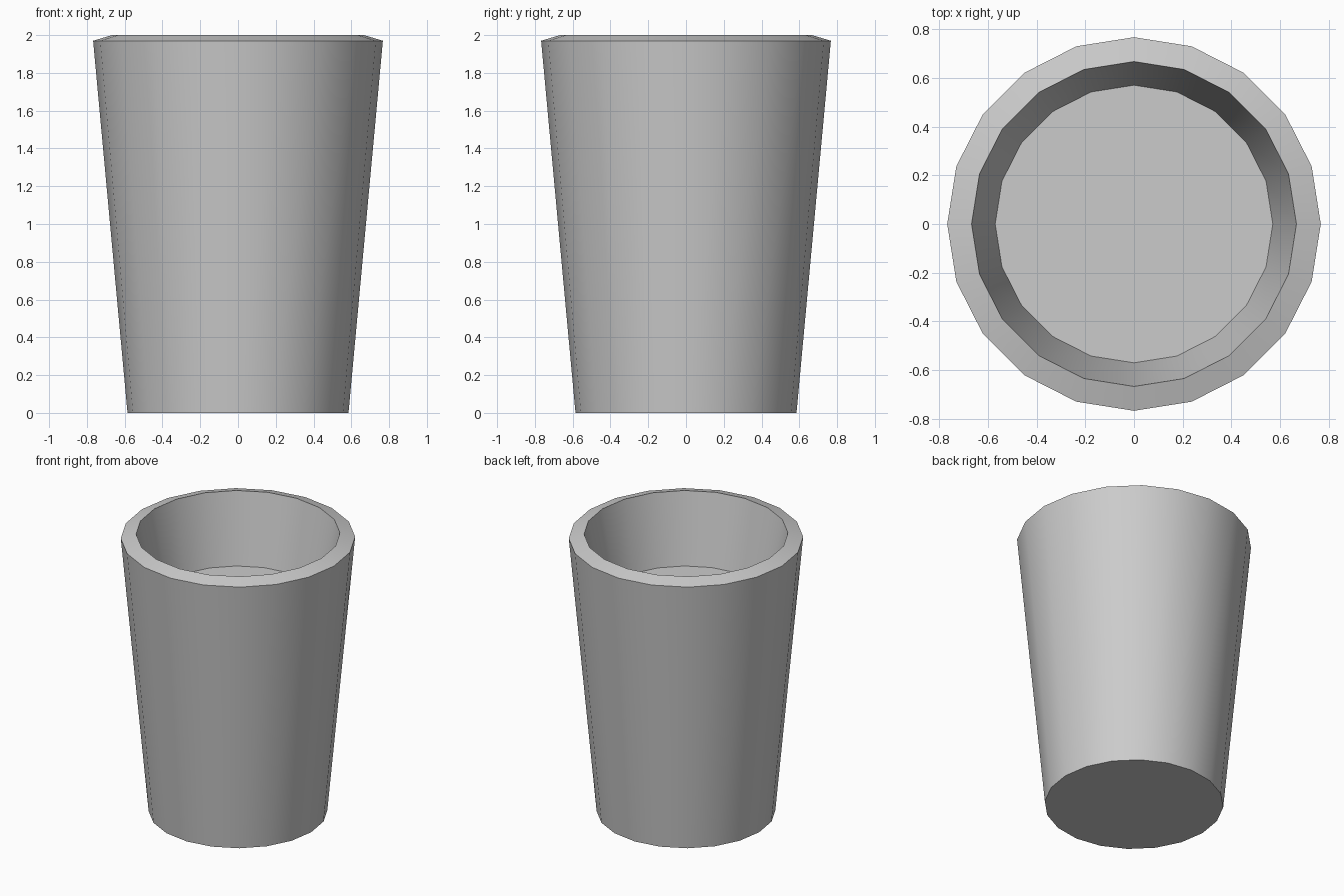
import bpy, bmesh, math

if "Cube" in bpy.data.objects:
    bpy.data.objects.remove(bpy.data.objects["Cube"])

SIDES = 20
# Radius and height: base edge, outer rim, raised inner rim, recessed floor edge
PROFILE = [(0.585, 0.0), (0.767, 1.97), (0.667, 2.0), (0.57, 1.5)]


def ring(bm, radius, z):
    return [bm.verts.new((radius * math.cos(math.tau * i / SIDES),
                          radius * math.sin(math.tau * i / SIDES), z))
            for i in range(SIDES)]


# Tapered pot body with rim and shallow recess
bm = bmesh.new()
rings = [ring(bm, r, z) for r, z in PROFILE]
for lower, upper in zip(rings, rings[1:]):
    for i in range(SIDES):
        j = (i + 1) % SIDES
        bm.faces.new((lower[i], lower[j], upper[j], upper[i]))

# Closed base and inside floor
bm.faces.new(rings[0][::-1])
bm.faces.new(rings[-1])

mesh = bpy.data.meshes.new("tapered_pot")
bm.to_mesh(mesh)
bm.free()
pot = bpy.data.objects.new("tapered_pot", mesh)
bpy.context.collection.objects.link(pot)

# Smooth walls, crisp rim and base
bpy.context.view_layer.objects.active = pot
pot.select_set(True)
bpy.ops.object.shade_smooth_by_angle(angle=math.radians(30))
